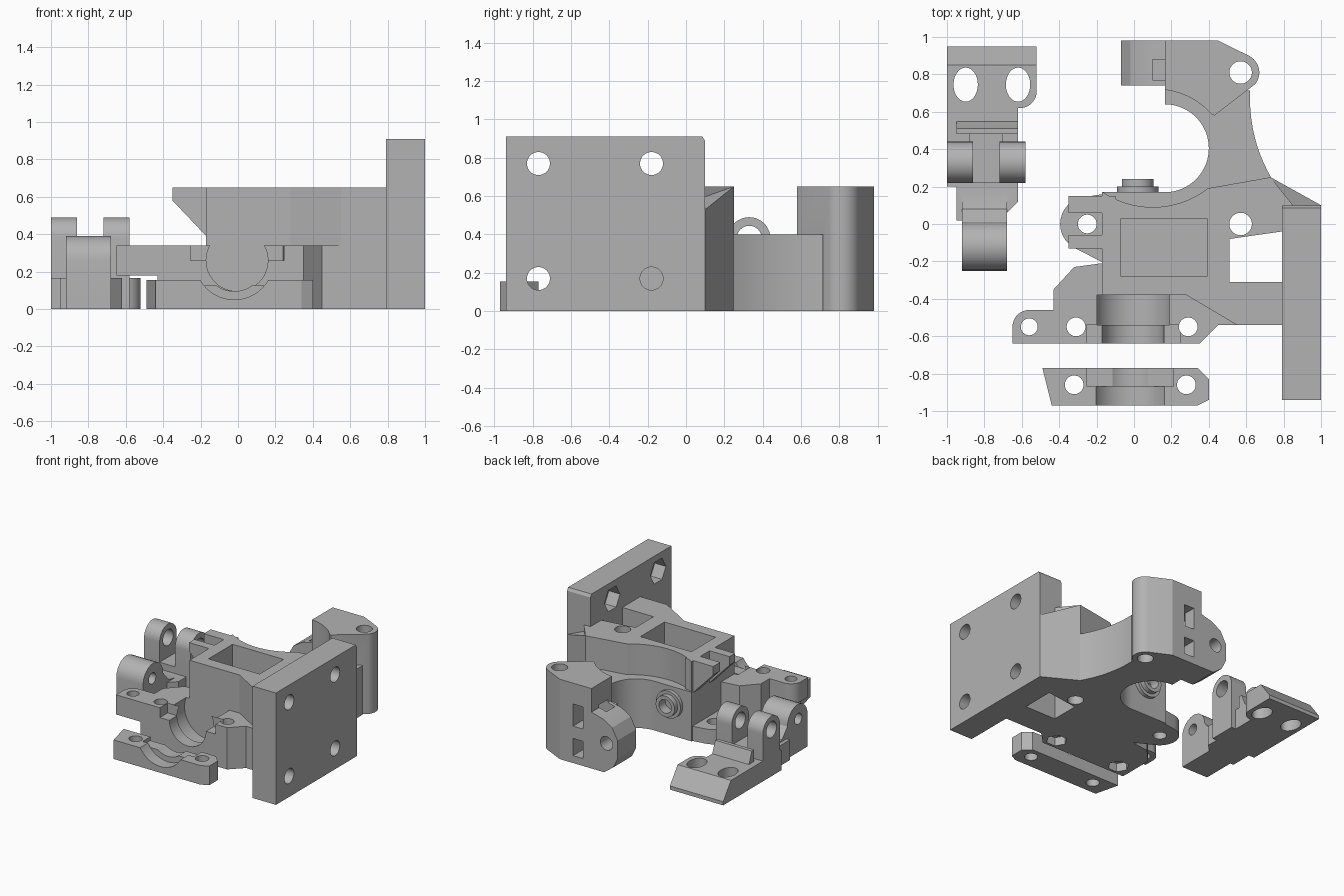
import bpy, bmesh, math

if "Cube" in bpy.data.objects:
    bpy.data.objects.remove(bpy.data.objects["Cube"], do_unlink=True)

grey = bpy.data.materials.new("plain grey")
grey.use_nodes = True
grey.diffuse_color = (0.45, 0.45, 0.45, 1)
grey.node_tree.nodes["Principled BSDF"].inputs["Base Color"].default_value = grey.diffuse_color


def make(bm, name):
    bmesh.ops.recalc_face_normals(bm, faces=bm.faces)
    mesh = bpy.data.meshes.new(name)
    bm.to_mesh(mesh)
    bm.free()
    mesh.materials.append(grey)
    piece = bpy.data.objects.new(name, mesh)
    bpy.context.collection.objects.link(piece)
    return piece


def prism(outline, start, end, axis="z", name="piece"):
    """Extrude a flat outline along an axis."""
    place = {"z": lambda a, b, h: (a, b, h),
             "y": lambda a, b, h: (a, h, b),
             "x": lambda a, b, h: (h, a, b)}[axis]
    bm = bmesh.new()
    low = [bm.verts.new(place(a, b, start)) for a, b in outline]
    high = [bm.verts.new(place(a, b, end)) for a, b in outline]
    bm.faces.new(low)
    bm.faces.new(high)
    for i in range(len(outline)):
        bm.faces.new((low[i - 1], low[i], high[i], high[i - 1]))
    return make(bm, name)


def box(left, right, front, back, bottom, top):
    corners = [(left, front), (right, front), (right, back), (left, back)]
    return prism(corners, bottom, top)


def arc(a, b, radius, start, end, steps=12):
    angles = [math.radians(start + (end - start) * i / steps) for i in range(steps + 1)]
    return [(a + radius * math.cos(t), b + radius * math.sin(t)) for t in angles]


def rod(a, b, radius, start=-2, end=2, axis="z", sides=48):
    return prism(arc(a, b, radius, 0, 360, sides)[:-1], start, end, axis)


def combine(target, piece, operation):
    """Apply one boolean and remove the helper piece."""
    piece.hide_render = True
    modifier = target.modifiers.new("combine", "BOOLEAN")
    modifier.operation, modifier.solver, modifier.object = operation, "EXACT", piece
    bpy.context.view_layer.objects.active = target
    bpy.ops.object.modifier_apply(modifier=modifier.name)
    bpy.data.objects.remove(piece, do_unlink=True)


def add(target, piece):
    combine(target, piece, "UNION")


def cut(target, piece):
    combine(target, piece, "DIFFERENCE")


# Shared heights and bearing axis
tall, step, deck = .65, .4, .34
axis_x, axis_z = -.005, .26
bearing, shaft, screw, bolt = .21, .165, .05, .06

# Main body: tall block with a curved recess along its upper rear edge
footprint = [(-.17, -.38), (.28, -.38), (.55, -.54), (.85, -.54), (.85, .1),
             (.73, .25), (.39, .19), (.36, .17), (-.17, .17)]
body = prism(footprint, 0, tall, name="main_body")
cut(body, rod(.1, .57, .48, start=step, sides=96))

# Mounting plate and its sloped gusset
plate = box(.79, 1, -.94, .1, 0, .91)
cut(plate, prism([(.08, .92), (.11, .92), (.11, .87)], .7, 2, axis="x"))
add(body, plate)
gusset = bmesh.new()
for x, y, z in ((.73, .25, tall), (.73, .05, tall), (1, .1, .53), (1, .05, .53)):
    gusset.verts.new((x, y, z))
    gusset.verts.new((x, y, 0))
bmesh.ops.convex_hull(gusset, input=gusset.verts)
add(body, make(gusset, "piece"))

# Lower front block with side ear
front_block = prism([(-.43, -.64), (.35, -.64), (.45, -.54), (.6, -.54), (.6, -.3),
                     (-.1, -.2), (-.32, -.23), (-.43, -.35)], 0, deck)
add(body, front_block)
side_ear = [(-.4, -.64), (-.65, -.64)] + arc(-.56, -.55, .09, 180, 90) + [(-.4, -.46)]
add(body, prism(side_ear, .18, deck))

# Round foot and the overhanging lugs above it
foot = [(-.1, .17)] + arc(-.25, 0, .145, 100, 240) + [(-.1, -.24)]
add(body, prism(foot, 0, .12))
lug = [(-.1, tall), (-.35, tall), (-.35, .58), (-.17, .39), (-.1, .39)]
add(body, prism(lug, .06, .15, axis="y"))
add(body, prism(lug, -.13, -.06, axis="y"))

# Curved arm to the rear column
arm = [(.165, .1), (.73, .1)] + arc(1.46, .67, .84, 210, 177) + [(.165, .74)]
add(body, prism(arm, 0, step))
column_outline = ([(.165, .64), (.165, .98), (.45, .98)]
                  + arc(.57, .81, .1, 62, -38) + [(.43, .58), (.3, .64)])
column = prism(column_outline, 0, tall)
cut(column, rod(.12, .33, .39, start=step, sides=96))
add(body, column)
cut(body, rod(.165, .405, .235, sides=72))

# Hinge ear on the column, with bore and crossing slots
hinge_ear = [(.25, 0), (.05, 0), (-.03, .06), (-.07, .14), (-.07, .29),
             (-.02, .38), (.06, .43), (.25, .48)]
add(body, prism(hinge_ear, .74, .98, axis="y"))
cut(body, rod(.03, .24, .055, start=.6, axis="y"))
for bottom, top in ((.06, .2), (.3, .48)):
    cut(body, box(.24, .33, .85, 2, bottom, top))
cut(body, box(.1, .33, .77, .88, .3, .48))

# Tube boss with a filament passage
add(body, rod(.02, axis_z, .11, start=.1, end=.2, axis="y"))
add(body, rod(.02, axis_z, .085, start=.1, end=.24, axis="y"))
cut(body, rod(.02, axis_z, .055, start=.16, end=.4, axis="y"))
cut(body, rod(axis_x, axis_z, .03, start=-.5, end=.4, axis="y"))

# Top pocket, floor opening and bearing channel
cut(body, box(-.07, .39, -.28, .03, step, 2))
cut(body, prism([(.51, -.31), (.79, -.31), (.79, -.04), (.51, -.08)], -1, 2))
cut(body, rod(axis_x, axis_z, shaft, start=-.7, end=-.5, axis="y"))
cut(body, rod(axis_x, axis_z, bearing, start=-.54, end=-.38, axis="y"))
cut(body, box(-.255, .245, -.7, -.54, axis_z, step))

# Screw holes, nut traps and plate bolts
for x, y, radius in ((.57, 0, bolt), (.57, .81, bolt), (-.25, 0, screw)):
    cut(body, rod(x, y, radius))
cut(body, rod(-.56, -.55, .045))
for x in (-.31, .29):
    cut(body, rod(x, -.55, screw))
    cut(body, rod(x, -.55, .08, end=.07, sides=6))
for y in (-.77, -.18):
    for z in (.17, .77):
        cut(body, rod(y, z, bolt, start=.7, axis="x"))
    cut(body, rod(y, z, .1, start=.7, end=.89, axis="x", sides=6))

# Front clamp with stepped half-round channel
clamp_outline = [(-.49, -.77), (.34, -.77), (.4, -.83), (.4, -.94), (.34, -.97), (-.44, -.97)]
clamp = prism(clamp_outline, 0, .155, name="front_clamp")
cut(clamp, rod(-.02, axis_z, bearing, end=-.87, axis="y"))
cut(clamp, rod(-.02, axis_z, shaft, axis="y"))
cut(clamp, box(-.25, .21, -.87, -.7, .125, step))
for x in (-.32, .28):
    cut(clamp, rod(x, -.86, screw))

# Lever base: plate with rounded corner and sloped rear edge
base = .165
lever = box(-1, -.62, .2, .95, 0, base)
lever.name = "lever"
flange = [(-.7, .62)] + arc(-.61, .71, .09, -90, 0) + [(-.52, .95), (-.7, .95)]
add(lever, prism(flange, 0, base))
cut(lever, prism([(.85, base), (.85, 1), (1, 1), (1, .03), (.95, .03)], -2, 0, axis="x"))
add(lever, prism([(-.95, .25), (-.95, .02), (-.68, .02), (-.68, .06), (-.62, .12), (-.62, .25)],
                 0, base))

# Lever arm: rounded nose falling to the base, and a ridge behind
arm_profile = [(-.25, 0)] + arc(-.12, axis_z, .13, 180, 0) + [(.08, .18), (.24, .15), (.24, 0)]
add(lever, prism(arm_profile, -.92, -.68, axis="x"))
add(lever, box(-.88, -.7, .22, .5, .1, .22))
add(lever, prism([(.48, .1), (.48, .26), (.51, .26), (.55, .16), (.55, .1)], -.95, -.62, axis="x"))

# Pair of upright hinge ears
ear_profile = [(.22, 0)] + arc(.33, .38, .11, 180, 0, steps=20) + [(.44, 0)]
for left in (-1, -.72):
    add(lever, prism(ear_profile, left, left + .14, axis="x"))
cut(lever, rod(.33, .38, .065, axis="x"))
cut(lever, rod(-.13, .27, .045, axis="x"))

# Oval screw slots in the lever base
for x in (-.9, -.62):
    slot = rod(x, 0, .065)
    for vertex in slot.data.vertices:
        vertex.co.y = vertex.co.y * 1.4 + .745
    cut(lever, slot)

# Crisp edges, smooth curves
bpy.ops.object.select_all(action="DESELECT")
for part in (body, clamp, lever):
    part.select_set(True)
bpy.context.view_layer.objects.active = body
bpy.ops.object.shade_smooth_by_angle(angle=math.radians(25))
